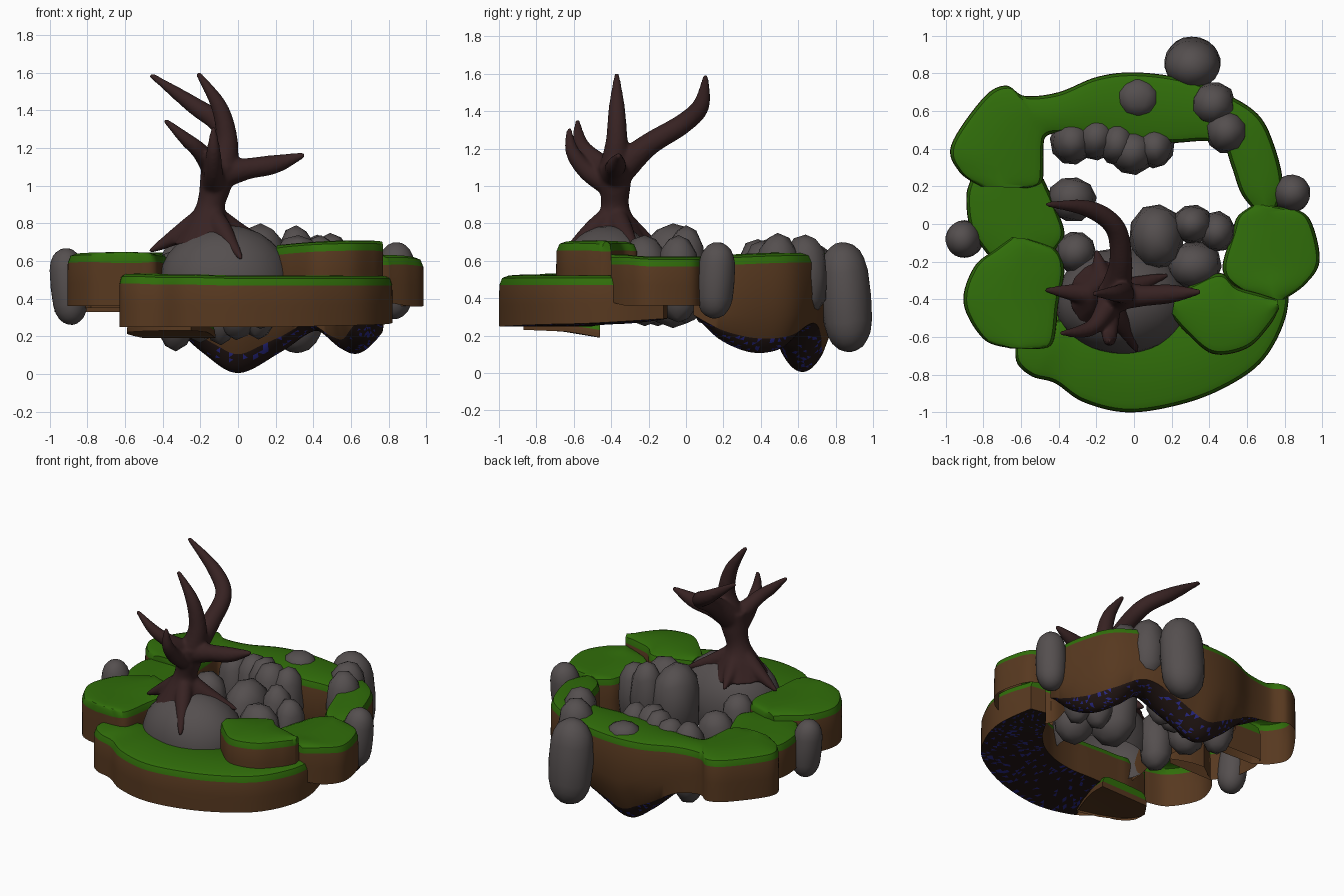
import bpy, bmesh, math, random
from mathutils import Vector, Euler

random.seed(7)


def material(name, r, g, b):
    m = bpy.data.materials.new(name)
    m.diffuse_color = (r, g, b, 1)
    return m


GRASS = material("grass_green", 0.03, 0.155, 0.003)
DIRT = material("dirt_brown", 0.095, 0.04, 0.014)
DARK = material("dark_soil", 0.016, 0.008, 0.007)
BLUE = material("blue_crystal", 0.025, 0.025, 0.27)
ROCK = material("rock_grey", 0.09, 0.078, 0.078)
BARK = material("bark_brown", 0.038, 0.016, 0.016)


def add_object(name, bm, mats, angle=40):
    me = bpy.data.meshes.new(name)
    bm.to_mesh(me)
    bm.free()
    for m in mats:
        me.materials.append(m)
    ob = bpy.data.objects.new(name, me)
    bpy.context.collection.objects.link(ob)
    bpy.ops.object.select_all(action='DESELECT')
    ob.select_set(True)
    bpy.context.view_layer.objects.active = ob
    bpy.ops.object.shade_smooth_by_angle(angle=math.radians(angle))
    return ob


def spline(rows, steps):
    """Catmull-Rom through rows of numbers."""
    out = []
    n = len(rows)
    for i in range(n - 1):
        p = [rows[max(i - 1, 0)], rows[i], rows[i + 1], rows[min(i + 2, n - 1)]]
        for s in range(steps):
            t = s / steps
            out.append([0.5 * (2 * b + (c - a) * t + (2 * a - 5 * b + 4 * c - d) * t * t
                               + (3 * b - a - 3 * c + d) * t ** 3)
                        for a, b, c, d in zip(*p)])
    out.append(list(rows[-1]))
    return out


UNDER = 6  # underside strips per half


def half_profile(w, top, bot):
    """(u, z) from top middle over the edge and down to the bottom middle."""
    d = top - bot
    k = min(max((d - 0.3) / 0.3, 0), 1)
    tap, h = 0.2 * k, 0.1 * k
    r = min(0.05, w * 0.35) / w
    pts = [(0.5, top + 0.004), (r, top), (r * 0.35, top - 0.012), (r * 0.05, top - 0.05),
           (0, top - 0.08 - 0.4 * (d - 0.08)), (tap * 0.3, bot + h + 0.25 * (d - h)), (tap, bot + h)]
    for i in range(1, UNDER + 1):
        v = i / UNDER
        pts.append((tap + (0.5 - tap) * v, bot + h * (1 - v) ** 2))
    return pts


def slab(name, ribs, dark_from=9.0, steps=8, closed=False):
    """Ground piece swept over ribs (outer x, outer y, inner x, inner y, top, bottom).
    The dark underside exists right of x = dark_from; elsewhere the shell is open below."""
    bm = bmesh.new()
    rings, info = [], []
    for ox, oy, ix, iy, top, bot in spline(ribs, steps):
        bot = max(bot, 0.0)
        half = half_profile(max(math.hypot(ix - ox, iy - oy), 0.02), top, bot)
        loop = half + [(1 - u, z) for u, z in half[-2:0:-1]]
        rings.append([bm.verts.new((ox + (ix - ox) * u, oy + (iy - oy) * u, z)) for u, z in loop])
        info.append((ox, bot))
    n = len(rings[0])
    under = []

    def paint(f, seg):
        f.material_index = 0 if seg < 3 else 1 if seg < 6 or closed else 2

    for s in range(len(rings) - 1):
        for j in range(n):
            k = (j + 1) % n
            f = bm.faces.new((rings[s][j], rings[s][k], rings[s + 1][k], rings[s + 1][j]))
            seg = min(j, n - 1 - j)
            paint(f, seg)
            if seg >= 6 and not closed:
                under.append((f, info[s][0] > dark_from and info[s][1] < 0.33))
    # end caps as ladders, so the grass band wraps round the ends
    for ring in (rings[0], rings[-1]):
        for j in range(n // 2):
            vs = [ring[j], ring[j + 1], ring[n - j - 1], ring[-j]]
            paint(bm.faces.new(list(dict.fromkeys(vs))), min(j, 5))
    bmesh.ops.recalc_face_normals(bm, faces=bm.faces)
    keep = [f for f, ok in under if ok]
    bmesh.ops.delete(bm, geom=[f for f, ok in under if not ok], context='FACES')
    # scattered blue specks on the dark underside
    if keep:
        for f in bmesh.ops.triangulate(bm, faces=keep)['faces']:
            if random.random() < 0.12:
                f.material_index = 3
    return add_object(name, bm, [GRASS, DIRT, DARK, BLUE])


# ---- ground pieces of the ring ----
slab("front_ground", [
    (-0.63, -0.64, -0.55, -0.55, 0.53, 0.25), (-0.62, -0.74, -0.45, -0.52, 0.53, 0.25),
    (-0.54, -0.81, -0.36, -0.5, 0.53, 0.25), (-0.42, -0.845, -0.28, -0.5, 0.525, 0.25),
    (-0.27, -0.945, -0.18, -0.5, 0.525, 0.25), (-0.04, -1.0, -0.04, -0.5, 0.52, 0.25),
    (0.22, -0.965, 0.12, -0.5, 0.52, 0.25), (0.46, -0.88, 0.28, -0.47, 0.52, 0.255),
    (0.67, -0.74, 0.42, -0.4, 0.52, 0.26), (0.79, -0.54, 0.52, -0.3, 0.52, 0.265),
    (0.82, -0.35, 0.58, -0.2, 0.52, 0.275), (0.77, -0.12, 0.66, -0.1, 0.51, 0.29)], -0.3)
slab("front_left_ledge", [
    (-0.4, -0.83, -0.25, -0.87, 0.3, 0.246), (-0.53, -0.75, -0.2, -0.75, 0.3, 0.235),
    (-0.59, -0.62, -0.15, -0.6, 0.3, 0.215), (-0.5, -0.47, -0.12, -0.46, 0.28, 0.19)], closed=True)
slab("back_ground", [
    (-0.82, 0.2, -0.56, 0.19, 0.63, 0.33), (-0.93, 0.28, -0.49, 0.22, 0.63, 0.33),
    (-0.97, 0.42, -0.48, 0.33, 0.635, 0.33), (-0.8, 0.67, -0.48, 0.42, 0.64, 0.34),
    (-0.68, 0.735, -0.47, 0.46, 0.64, 0.34), (-0.58, 0.68, -0.43, 0.48, 0.64, 0.335),
    (-0.4, 0.7, -0.35, 0.48, 0.64, 0.28), (-0.2, 0.78, -0.18, 0.47, 0.64, 0.115),
    (0.0, 0.805, 0.0, 0.44, 0.64, 0.005), (0.25, 0.775, 0.2, 0.43, 0.64, 0.115),
    (0.47, 0.7, 0.36, 0.44, 0.64, 0.23), (0.66, 0.58, 0.47, 0.42, 0.64, 0.13),
    (0.75, 0.4, 0.52, 0.3, 0.635, 0.11), (0.79, 0.2, 0.57, 0.16, 0.625, 0.18),
    (0.74, 0.04, 0.66, 0.05, 0.61, 0.31)], -0.5)
slab("front_left_ground", [
    (-0.66, -0.66, -0.52, -0.665, 0.64, 0.36), (-0.8, -0.61, -0.43, -0.63, 0.645, 0.36),
    (-0.905, -0.42, -0.4, -0.42, 0.64, 0.36), (-0.85, -0.23, -0.37, -0.25, 0.64, 0.36),
    (-0.73, -0.13, -0.41, -0.14, 0.64, 0.36), (-0.65, -0.07, -0.56, -0.08, 0.635, 0.36)])
slab("left_ground", [
    (-0.78, -0.16, -0.44, -0.16, 0.59, 0.35), (-0.87, -0.02, -0.37, -0.06, 0.59, 0.35),
    (-0.89, 0.15, -0.41, 0.08, 0.59, 0.35), (-0.86, 0.25, -0.48, 0.24, 0.59, 0.35)])
slab("right_ground", [
    (0.8, -0.4, 0.7, -0.4, 0.63, 0.38), (0.91, -0.32, 0.55, -0.34, 0.63, 0.36),
    (0.985, -0.2, 0.47, -0.24, 0.62, 0.36), (0.95, -0.01, 0.52, -0.05, 0.62, 0.36),
    (0.88, 0.07, 0.55, 0.04, 0.62, 0.36), (0.72, 0.1, 0.63, 0.1, 0.62, 0.36)])
slab("front_right_mound", [
    (0.2, -0.49, 0.22, -0.37, 0.68, 0.45), (0.28, -0.58, 0.33, -0.31, 0.69, 0.45),
    (0.42, -0.69, 0.46, -0.26, 0.7, 0.45), (0.6, -0.66, 0.54, -0.33, 0.705, 0.45),
    (0.72, -0.54, 0.67, -0.37, 0.705, 0.45), (0.77, -0.45, 0.76, -0.4, 0.7, 0.45)])


# ---- rocks ----
def rock(name, x, y, z0, z1, rx, ry, tilt=(0, 0), sub=2, power=0.7, rough=0.03, cut=None):
    bm = bmesh.new()
    bmesh.ops.create_icosphere(bm, subdivisions=sub, radius=1)
    rot = Euler((tilt[0], tilt[1], 0)).to_matrix()
    spin = Euler((0, 0, random.uniform(0, 6))).to_matrix()
    for v in bm.verts:
        p = spin @ v.co
        p *= 1 + random.uniform(-rough, rough)
        p.z = math.copysign(min(abs(p.z), 1) ** power, p.z)
        v.co = rot @ Vector((p.x * rx, p.y * ry, p.z * (z1 - z0) / 2)) + Vector((x, y, (z0 + z1) / 2))
    if cut is not None:  # open dome
        bmesh.ops.bisect_plane(bm, geom=bm.verts[:] + bm.edges[:] + bm.faces[:],
                               plane_co=(0, 0, cut), plane_no=(0, 0, -1), clear_outer=True)
    add_object(name, bm, [ROCK], 60)


rock("tree_boulder", -0.065, -0.41, 0.16, 0.79, 0.355, 0.285, sub=3, power=0.95, rough=0.01, cut=0.36)
rock("back_pillar", 0.31, 0.855, 0.11, 0.7, 0.15, 0.135, (0.08, 0), 3, 0.6, 0.01)
rock("right_pillar", 0.835, 0.16, 0.29, 0.7, 0.1, 0.1, (-0.06, 0.06), 3, 0.6, 0.01)
rock("left_pillar", -0.9, -0.08, 0.26, 0.67, 0.095, 0.1, (0, -0.1), 3, 0.6, 0.01)
inner_rocks = [
    (0.12, -0.07, 0.24, 0.8, 0.15, 0.18), (0.31, 0.0, 0.26, 0.79, 0.11, 0.105),
    (0.44, -0.04, 0.27, 0.74, 0.1, 0.11), (0.32, -0.22, 0.25, 0.74, 0.15, 0.13),
    (-0.33, 0.13, 0.25, 0.66, 0.13, 0.12), (-0.31, -0.15, 0.25, 0.67, 0.11, 0.115)]
row_rocks = [
    (-0.33, 0.44, 0.12, 0.7, 0.115, 0.125), (-0.2, 0.46, 0.16, 0.7, 0.105, 0.125),
    (-0.09, 0.43, 0.15, 0.72, 0.105, 0.125), (-0.01, 0.385, 0.18, 0.72, 0.125, 0.125),
    (0.11, 0.41, 0.18, 0.71, 0.105, 0.115)]
rim_rocks = [
    (0.02, 0.67, 0.5, 0.69, 0.115, 0.105), (0.42, 0.64, 0.3, 0.74, 0.12, 0.12),
    (0.49, 0.49, 0.25, 0.75, 0.115, 0.12)]
for group, rows in (("inner_rock", inner_rocks), ("back_row_rock", row_rocks), ("rim_rock", rim_rocks)):
    for i, r in enumerate(rows):
        rock(f"{group}_{i + 1}", *r)

# ---- bare tree: tapered limbs (x, y, z, radius) fused by a voxel remesh ----
limbs = [
    [(-0.16, -0.38, 0.68, 0.19), (-0.155, -0.38, 0.79, 0.125), (-0.145, -0.38, 0.89, 0.077),
     (-0.12, -0.38, 1.0, 0.085), (-0.1, -0.38, 1.11, 0.098)],                    # trunk
    [(-0.1, -0.36, 1.08, 0.085), (-0.07, -0.2, 1.22, 0.062), (-0.1, -0.02, 1.33, 0.055),
     (-0.24, 0.08, 1.43, 0.046), (-0.465, 0.105, 1.59, 0.014)],                  # back branch
    [(-0.09, -0.38, 1.08, 0.09), (-0.06, -0.37, 1.24, 0.06), (-0.1, -0.37, 1.42, 0.044),
     (-0.215, -0.37, 1.6, 0.014)],                                               # top branch
    [(-0.12, -0.4, 1.07, 0.065), (-0.2, -0.53, 1.18, 0.046), (-0.28, -0.57, 1.25, 0.036),
     (-0.39, -0.58, 1.35, 0.013)],                                               # left branch
    [(-0.13, -0.4, 1.0, 0.065), (-0.13, -0.53, 1.08, 0.05), (-0.13, -0.61, 1.19, 0.037),
     (-0.13, -0.625, 1.31, 0.013)],                                              # front branch
    [(-0.1, -0.38, 1.06, 0.085), (0.05, -0.38, 1.09, 0.058), (0.2, -0.37, 1.115, 0.05),
     (0.355, -0.36, 1.165, 0.014)],                                              # right branch
]
for ex, ey, ez in ((0.02, -0.68, 0.61), (-0.47, -0.35, 0.65), (0.18, -0.27, 0.68),
                   (-0.2, -0.14, 0.67)):                                         # roots
    bx, by = -0.15, -0.38
    limbs.append([(bx, by, 0.87, 0.05), (bx + (ex - bx) * 0.35, by + (ey - by) * 0.35, 0.775, 0.055),
                  (bx + (ex - bx) * 0.7, by + (ey - by) * 0.7, (0.76 + ez) / 2, 0.036),
                  (ex, ey, ez, 0.012)])

bm = bmesh.new()
SIDES = 14
for limb in limbs:
    pts = spline(limb, 7)
    rings = []
    side = Vector((0.31, 0.9, 0.2))
    for i, p in enumerate(pts):
        a, b = pts[max(i - 1, 0)], pts[min(i + 1, len(pts) - 1)]
        t = (Vector(b[:3]) - Vector(a[:3])).normalized()
        side = (side - t * side.dot(t)).normalized()
        up = t.cross(side)
        rings.append([bm.verts.new(Vector(p[:3]) + p[3] * (side * math.cos(q) + up * math.sin(q)))
                      for q in (2 * math.pi * j / SIDES for j in range(SIDES))])
    for r0, r1 in zip(rings, rings[1:]):
        for j in range(SIDES):
            k = (j + 1) % SIDES
            bm.faces.new((r0[j], r0[k], r1[k], r1[j]))
    bm.faces.new(rings[0][::-1])
    bm.faces.new(rings[-1])
tree = add_object("bare_tree", bm, [BARK], 80)
mod = tree.modifiers.new("fuse", 'REMESH')
mod.mode = 'VOXEL'
mod.voxel_size = 0.01
mod.use_smooth_shade = True
mod = tree.modifiers.new("soften", 'SMOOTH')
mod.factor = 0.5
mod.iterations = 10
